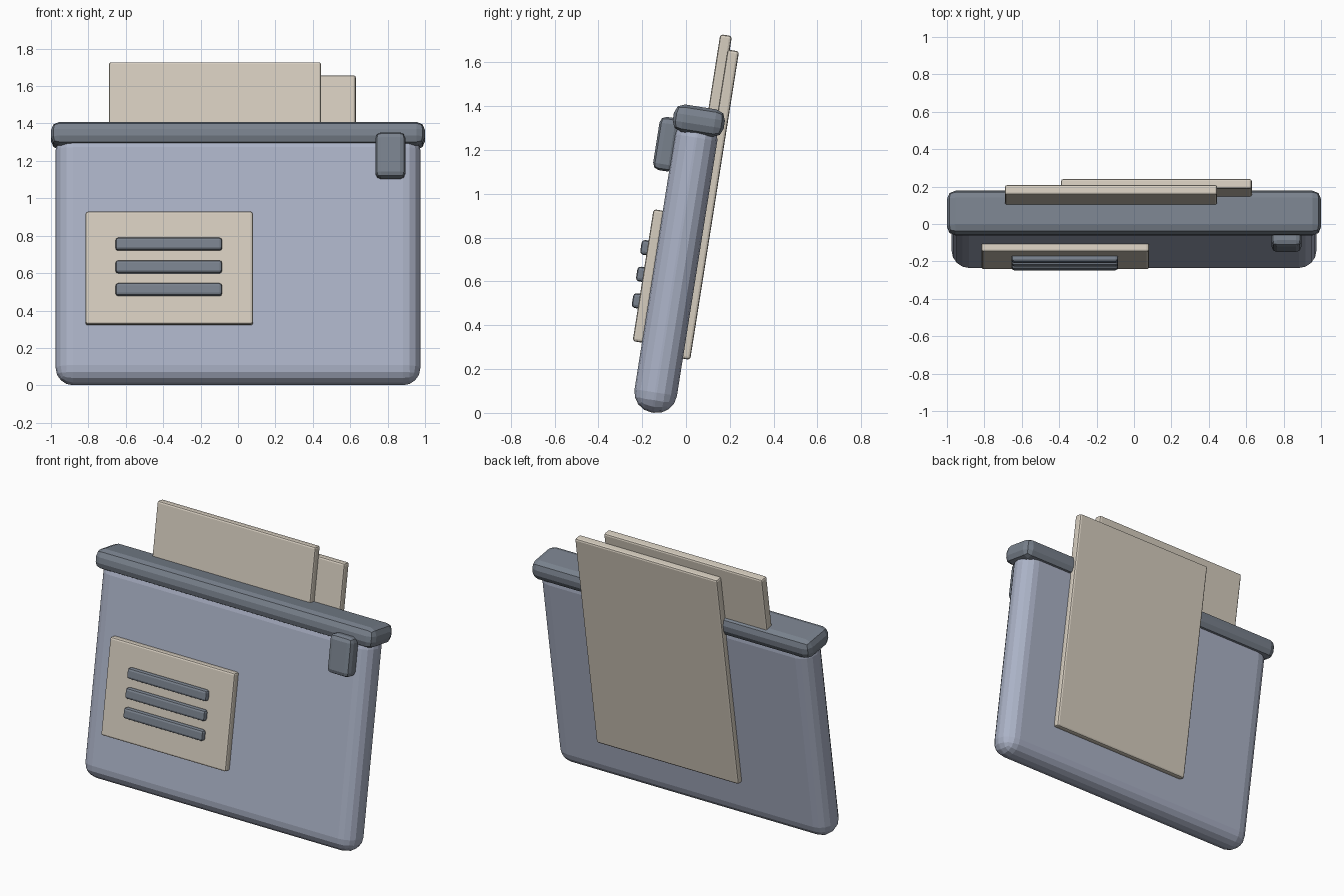
import bpy, bmesh
from math import radians
from mathutils import Matrix, Vector

if "Cube" in bpy.data.objects:
    bpy.data.objects.remove(bpy.data.objects["Cube"], do_unlink=True)


def material(name, rgb):
    mat = bpy.data.materials.new(name)
    mat.use_nodes = True
    mat.diffuse_color = (*rgb, 1)
    mat.node_tree.nodes["Principled BSDF"].inputs["Base Color"].default_value = (*rgb, 1)
    return mat


BLUE = material("blue_grey", (0.41, 0.45, 0.57))
DARK = material("slate_grey", (0.19, 0.22, 0.265))
PAPER = material("cream_paper", (0.67, 0.61, 0.52))

# The whole folder leans back around a line near its base
LEAN = Matrix.Translation((0, -0.137, 0.1)) @ Matrix.Rotation(radians(-9), 4, 'X')


def slab(name, x, y, z, mat, bevel, segments=2):
    """Rounded box given by its (min, max) ranges in the leaning frame."""
    low, high = (Vector(c) for c in zip(x, y, z))
    size, centre = high - low, (low + high) / 2
    bm = bmesh.new()
    bmesh.ops.create_cube(bm, size=1)
    bmesh.ops.scale(bm, vec=size, verts=bm.verts)
    mesh = bpy.data.meshes.new(name)
    bm.to_mesh(mesh)
    bm.free()
    mesh.materials.append(mat)
    obj = bpy.data.objects.new(name, mesh)
    bpy.context.collection.objects.link(obj)
    obj.matrix_world = LEAN @ Matrix.Translation(centre)
    mod = obj.modifiers.new("rounded_edges", 'BEVEL')
    mod.width, mod.segments = bevel, segments
    return obj


# Pocket and its thick rim
slab("folder_body", (-0.975, 0.975), (-0.098, 0.098), (-0.1, 1.265), BLUE, 0.093, 4)
slab("top_rim", (-1, 1), (-0.118, 0.118), (1.187, 1.313), DARK, 0.045)

# Paper sheets
slab("front_sheet", (-0.69, 0.445), (0.035, 0.089), (0.24, 1.655), PAPER, 0.012)
slab("back_sheet", (-0.39, 0.63), (0.079, 0.132), (0.165, 1.591), PAPER, 0.012)

# Label with three raised lines
slab("label", (-0.815, 0.08), (-0.141, -0.09), (0.208, 0.818), PAPER, 0.012)
for i in range(3):
    mid = 0.393 + i * 0.123
    slab(f"label_line_{i + 1}", (-0.655, -0.085), (-0.171, -0.12),
         (mid - 0.034, mid + 0.034), DARK, 0.015)

# Clasp below the rim
slab("clasp", (0.735, 0.895), (-0.176, -0.075), (0.998, 1.244), DARK, 0.03)
